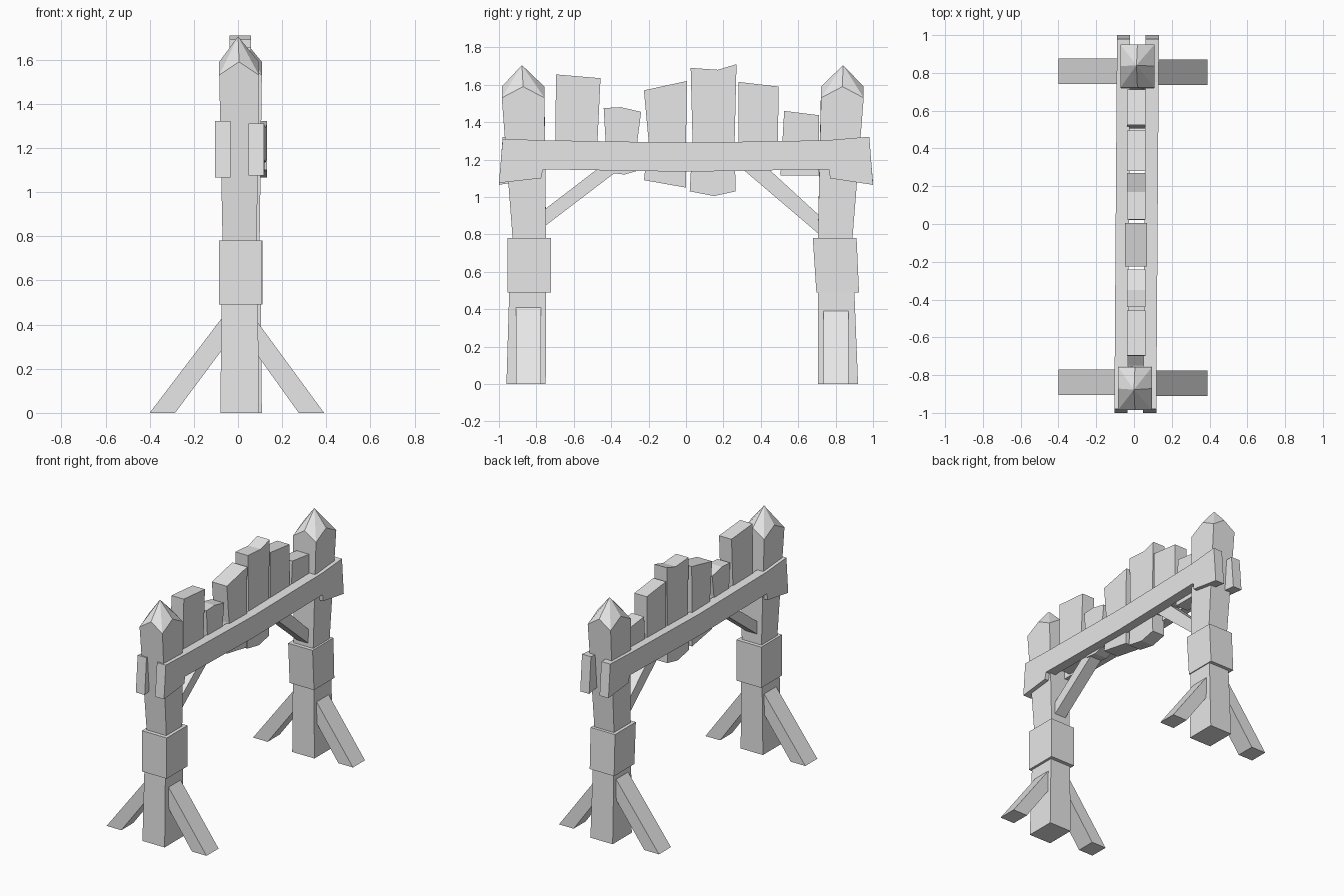
import bpy
import bmesh
from mathutils import Vector

old = bpy.data.objects.get("Cube")
if old:
    bpy.data.objects.remove(old, do_unlink=True)

wood = bpy.data.materials.new("plain_grey")
wood.use_nodes = True
grey = (0.8, 0.8, 0.8, 1.0)
wood.diffuse_color = grey
wood.node_tree.nodes["Principled BSDF"].inputs["Base Color"].default_value = grey


def finish(name, bm):
    bmesh.ops.recalc_face_normals(bm, faces=bm.faces)
    mesh = bpy.data.meshes.new(name)
    bm.to_mesh(mesh)
    bm.free()
    mesh.materials.append(wood)
    obj = bpy.data.objects.new(name, mesh)
    bpy.context.collection.objects.link(obj)
    return obj


def prism(name, profile, low, high, axis="x", skew=0.0):
    """Extrude a (horizontal, z) outline along an axis; skew leans x with y."""
    bm = bmesh.new()

    def place(depth, h, z):
        if axis == "x":
            return Vector((depth + skew * h, h, z))
        return Vector((h, depth, z))

    a = [bm.verts.new(place(low, h, z)) for h, z in profile]
    b = [bm.verts.new(place(high, h, z)) for h, z in profile]
    bm.faces.new(a)
    bm.faces.new(b[::-1])
    for i in range(len(a)):
        j = (i + 1) % len(a)
        bm.faces.new((a[i], a[j], b[j], b[i]))
    return finish(name, bm)


def loft(name, rings, peak=None, shift=0.0):
    """Stack rectangles (z, x0, x1, y0, y1); a peak adds a gabled point."""
    bm = bmesh.new()
    loops = []
    for z, x0, x1, y0, y1 in rings:
        corners = ((x0, y0), (x1, y0), (x1, y1), (x0, y1))
        loops.append([bm.verts.new((x + shift, y, z)) for x, y in corners])
    bm.faces.new(loops[0])
    tip = None
    mids = []
    if peak:
        tip = bm.verts.new((peak[0] + shift, peak[1], peak[2]))
        top = loops[-1]
        for i in range(4):
            mid = (top[i].co + top[(i + 1) % 4].co) / 2
            mids.append(bm.verts.new(mid + Vector((0, 0, 0.06))))
    else:
        bm.faces.new(loops[-1])
    for k in range(len(loops) - 1):
        lo, hi = loops[k], loops[k + 1]
        for i in range(4):
            j = (i + 1) % 4
            if tip and k == len(loops) - 2:
                bm.faces.new((lo[i], lo[j], hi[j], mids[i], hi[i]))
                bm.faces.new((hi[i], mids[i], tip))
                bm.faces.new((mids[i], hi[j], tip))
            else:
                bm.faces.new((lo[i], lo[j], hi[j], hi[i]))
    return finish(name, bm)


# Posts with pointed tops
loft("front_post", [
    (0, -0.08, 0.095, -0.96, -0.75),
    (0.5, -0.075, 0.09, -0.945, -0.748),
    (0.78, -0.07, 0.085, -0.927, -0.748),
    (1.53, -0.085, 0.095, -0.985, -0.757)], peak=(0.0, -0.877, 1.705))
loft("back_post", [
    (0, -0.08, 0.095, 0.705, 0.92),
    (0.5, -0.075, 0.09, 0.705, 0.90),
    (0.78, -0.07, 0.085, 0.705, 0.89),
    (1.53, -0.085, 0.095, 0.722, 0.95)], peak=(0.0, 0.84, 1.705), shift=0.013)

# Collars round the posts
loft("front_collar", [(0.49, -0.087, 0.108, -0.955, -0.722),
                      (0.78, -0.087, 0.108, -0.955, -0.722)])
loft("back_collar", [(0.49, -0.087, 0.105, 0.697, 0.925),
                     (0.78, -0.085, 0.107, 0.678, 0.912)], shift=0.005)

# Slanted feet on both sides of each post
left_foot = [(0.39, 0), (0.275, 0), (0.06, 0.30), (0.06, 0.45)]
right_foot = [(-0.40, 0), (-0.285, 0), (-0.05, 0.315), (-0.05, 0.46)]
for end, y in (("front", -0.84), ("back", 0.805)):
    prism(end + "_left_foot", left_foot, y - 0.07, y + 0.065, axis="y")
    prism(end + "_right_foot", right_foot, y - 0.065, y + 0.07, axis="y")

# Long beams, notched where they meet the posts
beam = [(-1.0, 1.075), (-0.775, 1.1), (-0.765, 1.148), (0, 1.135),
        (0.765, 1.148), (0.77, 1.1), (1.0, 1.065), (0.98, 1.322),
        (0.75, 1.303), (0, 1.29), (-0.75, 1.303), (-0.98, 1.31)]
prism("left_beam", beam, 0.055, 0.125, skew=0.007)
prism("right_beam", [(-y, z) for y, z in beam], -0.097, -0.027, skew=0.007)

# Diagonal struts under the beams
prism("front_strut", [(-0.76, 0.84), (-0.34, 1.16), (-0.46, 1.16),
                      (-0.76, 0.93)], -0.035, 0.053)
prism("back_strut", [(0.73, 0.785), (0.29, 1.16), (0.43, 1.16),
                     (0.73, 0.885)], -0.03, 0.058)

# Uneven upright boards between the beams
boards = [
    [(-0.70, 1.16), (-0.48, 1.16), (-0.457, 1.635), (-0.695, 1.655)],
    [(-0.42, 1.13), (-0.33, 1.12), (-0.26, 1.14), (-0.26, 1.3),
     (-0.24, 1.455), (-0.35, 1.48), (-0.44, 1.475), (-0.43, 1.3)],
    [(-0.225, 1.09), (0, 1.05), (0, 1.3), (0.005, 1.62),
     (-0.225, 1.57), (-0.2, 1.3)],
    [(0.02, 1.03), (0.15, 1.005), (0.265, 1.03), (0.26, 1.3),
     (0.27, 1.71), (0.17, 1.68), (0.025, 1.69), (0.035, 1.3)],
    [(0.28, 1.16), (0.49, 1.16), (0.495, 1.59), (0.28, 1.615)],
    [(0.505, 1.115), (0.71, 1.115), (0.712, 1.437), (0.525, 1.46)],
]
for i, outline in enumerate(boards):
    extra = 0.01 if i == 2 else 0
    prism(f"board_{i + 1}", outline, -0.038 - extra, 0.06 + extra)
